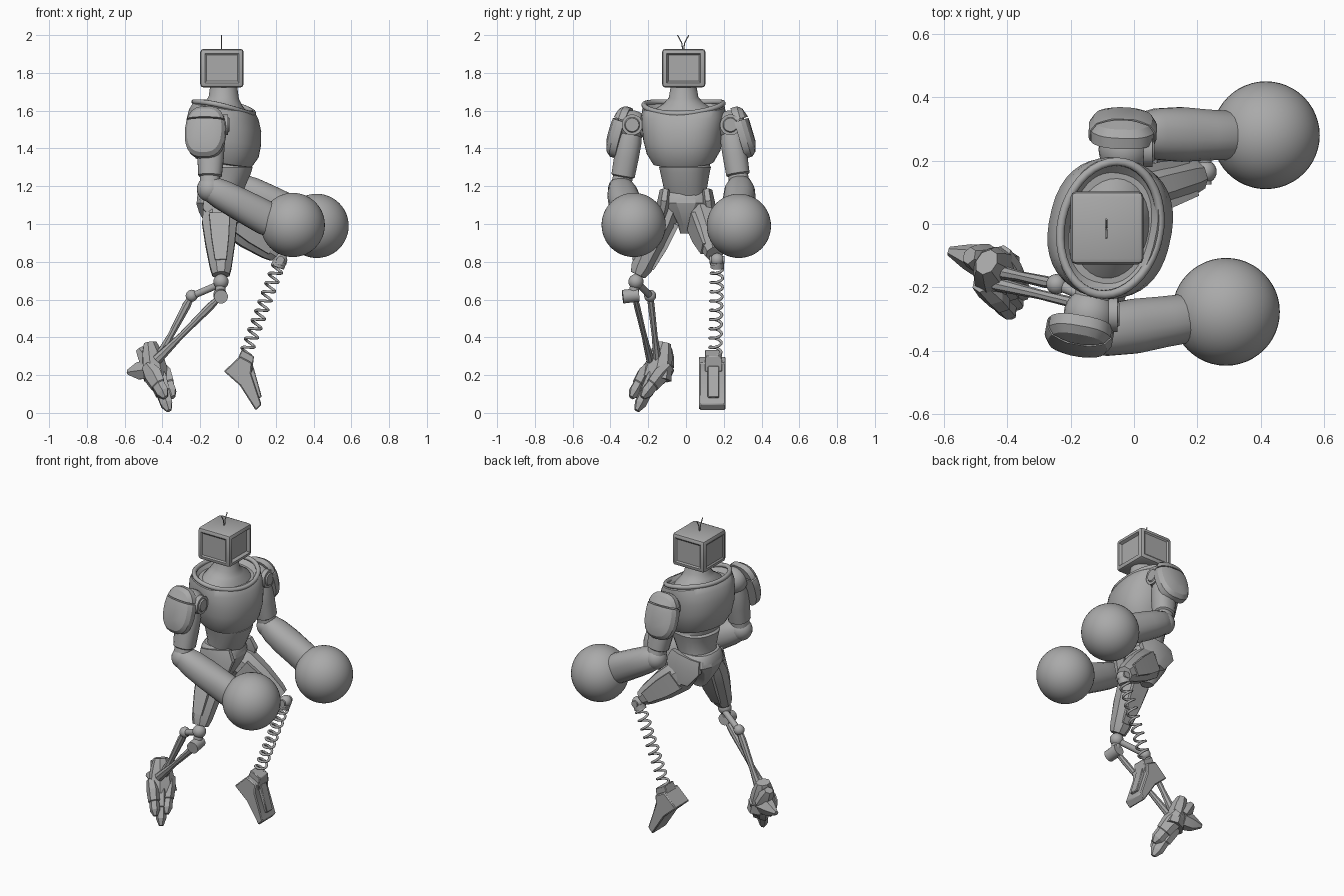
import bpy, bmesh, math
from mathutils import Vector, Matrix

if bpy.data.objects.get("Cube"):
    bpy.data.objects.remove(bpy.data.objects["Cube"])

grey = bpy.data.materials.new("plain grey")
grey.use_nodes = True
grey.diffuse_color = (0.4, 0.4, 0.4, 1)
grey.node_tree.nodes["Principled BSDF"].inputs["Base Color"].default_value = (0.4, 0.4, 0.4, 1)


def finish(name, bm, angle=35, bevel=0):
    bmesh.ops.recalc_face_normals(bm, faces=bm.faces)
    mesh = bpy.data.meshes.new(name)
    bm.to_mesh(mesh)
    bm.free()
    mesh.materials.append(grey)
    ob = bpy.data.objects.new(name, mesh)
    bpy.context.collection.objects.link(ob)
    if bevel:
        mod = ob.modifiers.new("soft edge", 'BEVEL')
        mod.width, mod.segments = bevel, 1
    bpy.ops.object.select_all(action='DESELECT')
    ob.select_set(True)
    bpy.context.view_layer.objects.active = ob
    bpy.ops.object.shade_smooth_by_angle(angle=math.radians(angle))
    return ob


def frame(a, b, ref=(1, 0, 0)):
    """Matrix at a, its z axis towards b and its x axis close to ref."""
    a, b, ref = Vector(a), Vector(b), Vector(ref)
    z = (b - a).normalized()
    x = (ref - z * ref.dot(z)).normalized()
    return Matrix.Translation(a) @ Matrix((x, z.cross(x), z)).transposed().to_4x4()


def loft(name, rings, m=Matrix(), n=32, power=1.0, angle=35, bevel=0, tilt=0.0):
    """Skin over rings of (height, half width x, half width y, centre x, centre y)."""
    bm = bmesh.new()
    loops = []
    for h, rx, ry, *c in rings:
        cx, cy = c if c else (0, 0)
        loop = []
        for i in range(n):
            t = 2 * math.pi * (i + 0.5) / n
            u, v = math.cos(t), math.sin(t)
            k = 1 / math.cos(math.pi / n)
            x = math.copysign(abs(u) ** power, u) * rx * k
            y = math.copysign(abs(v) ** power, v) * ry * k
            loop.append(bm.verts.new(m @ Vector((x + cx, y + cy, h + tilt * x))))
        loops.append(loop)
    for p, q in zip(loops, loops[1:]):
        for i in range(n):
            j = (i + 1) % n
            bm.faces.new((p[i], p[j], q[j], q[i]))
    bm.faces.new(loops[0])
    bm.faces.new(loops[-1])
    return finish(name, bm, angle, bevel)


def limb(name, a, b, profile, ref=(1, 0, 0), **kw):
    """Loft between two points; profile holds (fraction, half width x, half width y)."""
    length = (Vector(b) - Vector(a)).length
    return loft(name, [(p[0] * length, *p[1:]) for p in profile], frame(a, b, ref), **kw)


def rod(name, a, b, r, n=16):
    return limb(name, a, b, [(0, r, r), (1, r, r)], n=n)


def ball(name, c, r, seg=24):
    bm = bmesh.new()
    bmesh.ops.create_uvsphere(bm, u_segments=seg, v_segments=seg // 2, radius=r,
                              matrix=Matrix.Translation(c))
    return finish(name, bm)


def tube(name, points, r, cyclic=False):
    cu = bpy.data.curves.new(name, 'CURVE')
    cu.dimensions, cu.bevel_depth, cu.bevel_resolution = '3D', r, 2
    cu.use_fill_caps = True
    sp = cu.splines.new('POLY')
    sp.points.add(len(points) - 1)
    for p, q in zip(sp.points, points):
        p.co = (*q, 1)
        p.radius = 1
    sp.use_cyclic_u, sp.use_smooth = cyclic, True
    cu.materials.append(grey)
    ob = bpy.data.objects.new(name, cu)
    bpy.context.collection.objects.link(ob)
    return ob


def plate(name, outline, y0, y1, bevel=0):
    """Extrude an (x, z) outline between two depths."""
    bm = bmesh.new()
    face = bm.faces.new([bm.verts.new((x, y0, z)) for x, z in outline])
    geo = bmesh.ops.extrude_face_region(bm, geom=[face])["geom"]
    bmesh.ops.translate(bm, vec=(0, y1 - y0, 0), verts=[g for g in geo if isinstance(g, bmesh.types.BMVert)])
    return finish(name, bm, 25, bevel)


# Head: a boxy monitor with framed panels on its four sides
bm = bmesh.new()
bmesh.ops.create_cube(bm, size=1, matrix=Matrix.Translation((-0.085, -0.012, 1.825))
                      @ Matrix.Diagonal((0.23, 0.23, 0.205, 1)))
bmesh.ops.bevel(bm, geom=bm.edges[:], offset=0.018, segments=2, affect='EDGES', profile=0.5)
for f in [f for f in bm.faces if f.calc_area() > 0.02 and abs(f.normal.z) < 0.5]:
    depth = -0.018 if f.normal.x > 0.5 else -0.006
    bmesh.ops.inset_individual(bm, faces=[f], thickness=0.01)
    bmesh.ops.inset_individual(bm, faces=[f], thickness=0.012, depth=depth)
finish("head", bm, 25)
for s in (-1, 1):
    tube("antenna", [(-0.087, -0.015 + s * d, z) for d, z in ((0.002, 1.92), (0.008, 1.96), (0.03, 2.0))], 0.003)

# Torso, turned a little to its right
turn = Matrix.Translation((-0.075, -0.013, 0)) @ Matrix.Rotation(math.radians(-12), 4, 'Z')
loft("neck", [(1.56, .13, .19), (1.61, .115, .15), (1.64, .095, .105), (1.67, .08, .078), (1.74, .07, .066)], turn, tilt=-0.1)
loft("chest", [(1.32, .115, .135), (1.325, .145, .16), (1.38, .18, .192), (1.45, .193, .21), (1.52, .193, .218),
               (1.58, .178, .222), (1.615, .158, .218), (1.625, .145, .2), (1.60, .125, .175)], turn,
     n=40, power=0.85, tilt=-0.16)
rim = []
for i in range(40):
    t = math.tau * i / 40
    x, y = 0.155 * math.cos(t), 0.212 * math.sin(t)
    rim.append(turn @ Vector((x, y, 1.615 - 0.2 * x + 0.02 * math.sin(t) ** 2)))
tube("collar", rim, 0.014, True)
loft("waist", [(1.15, .1, .11, -.015, .01), (1.19, .105, .113, 0, .01), (1.27, .13, .128, .01, .01),
               (1.30, .138, .135, .01, .01), (1.31, .125, .13, .01, .01), (1.36, .125, .13, 0, .01)], turn, n=24, power=0.85)
loft("belt", [(1.13, .118, .14), (1.165, .112, .125), (1.18, .1, .112)], Matrix.Translation((-.1, 0, 0)), n=16, power=.8)
loft("pelvis", [(0.95, .035, .03), (1.0, .07, .045), (1.06, .105, .09), (1.11, .12, .145), (1.15, .11, .135)],
     Matrix.Translation((-.1, 0, 0)), n=12, power=.8, angle=20)
for s in (-1, 1):
    limb("hip_guard", (-.08, s * .11, 1.17), (-.05, s * .135, 1.0), [(0, .1, .03), (.4, .12, .035), (1, .06, .02)],
         n=8, angle=20)

# Arms: shoulder, upper arm, elbow, forearm and ball hand
arms = {
    "right": ((-.14, -.285, 1.52), (-.15, -.345, 1.19), (.15, -.30, 1.03), (.29, -.277, .995), -1),
    "left": ((-.03, .235, 1.52), (.015, .285, 1.2), (.28, .28, 1.06), (.416, .28, .99), 1)}
for side, (sh, el, wr, hand, s) in arms.items():
    sh, el, wr = Vector(sh), Vector(el), Vector(wr)
    inner = Vector((-.08, -.015, 1.52))
    ball(side + "_shoulder", sh, .082)
    rod(side + "_shoulder_axle", sh, sh.lerp(inner, .5), .06, 20)
    disc = sh + Vector((.06, 0, .005))
    limb(side + "_shoulder_disc", disc, disc + Vector((.035, 0, 0)),
         [(0, .055, .055), (.8, .055, .055), (.8, .04, .04), (1, .035, .035)], ref=(0, 1, 0), n=24)
    limb(side + "_upper_arm", sh, el, [(.05, .06, .055), (.25, .073, .065), (.5, .07, .065), (.8, .062, .062),
         (.82, .052, .052), (1, .055, .055)], n=16, power=.85)
    ball(side + "_elbow", el - Vector((.0, 0, .005)), .068)
    limb(side + "_forearm", el, wr, [(-.12, .045, .045), (0, .066, .064), (.2, .078, .08), (.5, .084, .086),
         (.8, .088, .08), (1, .09, .078), (1.1, .085, .075)], ref=(0, 0, 1), n=20, power=.9)
    limb(side + "_wrist", wr, hand, [(-.05, .08, .07), (.2, .085, .075), (.6, .12, .12)], ref=(0, 0, 1), n=20)
    ball(side + "_ball_hand", hand, .17, 48)
    # Curved shield over the shoulder, split by a seam near its top
    mid = sh + Vector((-.035 if s < 0 else -.005, s * .075, -.03))
    out = Vector((-.18 if s < 0 else .03, s, .3)).normalized()
    shield = frame(mid - out * .035, mid + out, (0, 0, 1))
    for part, lo, hi in (("lower", -.15, .062), ("upper", .07, .14)):
        bm = bmesh.new()
        loops = []
        for scale, h in ((1, 0), (1, .035), (.86, .058), (.5, .075)):
            outline = []
            for i in range(24):
                t = math.tau * (i + .5) / 24
                c, v = math.cos(t), math.sin(t)
                x = .14 * scale * math.copysign(abs(c) ** .85, c)
                y = .108 * scale * math.copysign(abs(v) ** .7, v)
                outline.append(bm.verts.new(shield @ Vector((x, y, h))))
            loops.append(outline)
        for p, q in zip(loops, loops[1:]):
            for i in range(24):
                bm.faces.new((p[i], p[i - 1], q[i - 1], q[i]))
        bm.faces.new(loops[0])
        bm.faces.new(loops[-1])
        up = shield.to_3x3() @ Vector((1, 0, 0))
        for cut, sign in ((lo, -1), (hi, 1)):
            r = bmesh.ops.bisect_plane(bm, geom=bm.verts[:] + bm.edges[:] + bm.faces[:], plane_no=up * sign,
                                       plane_co=shield @ Vector((cut, 0, 0)), clear_outer=True)
            edges = [e for e in r["geom_cut"] if isinstance(e, bmesh.types.BMEdge)]
            if edges:
                bmesh.ops.holes_fill(bm, edges=edges)
        finish(side + "_shield_" + part, bm, 30)

# Left leg: faceted thigh, spring shin and wedge foot
hip, knee = Vector((-.07, .075, 1.06)), Vector((.21, .155, .835))
limb("left_thigh", hip, knee, [(-.1, .06, .05), (.15, .095, .07), (.5, .085, .065), (.85, .06, .055), (.97, .045, .045)],
     ref=(0, 0, 1), n=8, angle=20)
limb("left_thigh_panel", hip, knee, [(.2, .06, .078), (.5, .055, .075), (.85, .035, .062)], ref=(0, 0, 1), n=4, angle=20)
ball("left_knee", (.225, .165, .81), .036)
rod("left_knee_axle", (.225, .125, .81), (.225, .205, .81), .02)
top, bottom = Vector((.22, .165, .8)), Vector((.04, .155, .31))
m, length = frame(top, bottom), (bottom - top).length
tube("spring", [m @ Vector((.031 * math.cos(i * math.tau / 16), .031 * math.sin(i * math.tau / 16), length * i / 160))
                for i in range(161)], .0075)
rod("spring_cap", top, top.lerp(bottom, .06), .036)
plate("left_ankle", [(.0, .29), (.02, .335), (.085, .3), (.075, .22), (.03, .2)], .1, .19, .004)
plate("left_foot", [(-.075, .22), (.01, .3), (.075, .265), (.07, .21), (.125, .045), (.095, .012), (.01, .145)],
      .07, .21, .006)
limb("left_foot_panel", (.066, .145, .245), (.115, .145, .08), [(0, .015, .03), (1, .012, .03)], n=4, bevel=.004)

# Right leg: faceted thigh, linkage shin and clawed foot
hip, knee = Vector((-.1, -.075, 1.1)), Vector((-.09, -.255, .73))
limb("right_thigh", hip, knee, [(0, .08, .05), (.25, .092, .07), (.55, .078, .068), (.9, .056, .056), (1, .045, .04)],
     n=8, angle=20)
limb("right_thigh_panel", hip, knee, [(.2, .055, .08), (.55, .045, .078), (.85, .03, .064)], n=4, angle=20)
ball("right_knee", (-.09, -.265, .695), .04)
rod("knee_cylinder", (-.09, -.335, .615), (-.095, -.25, .625), .036)
rod("knee_post", (-.09, -.265, .7), (-.095, -.28, .62), .026)
rod("knee_link", (-.1, -.25, .68), (-.24, -.19, .62), .018)
ball("link_ball", (-.245, -.19, .62), .032)
for name, a, b, r in (("rear_strut", (-.245, -.19, .62), (-.43, -.15, .27), .022),
                      ("front_strut", (-.1, -.27, .61), (-.43, -.19, .28), .02)):
    limb(name, a, b, [(0, r * .7, r * .7), (.15, r, r * .8), (.6, r * .75, r * .7), (1, r * 1.3, r)], n=8, angle=20)
side = Vector((.55, .83, 0)).normalized()
along = Vector((.5, -.62, -1)).normalized()
limb("ankle_block", (-.465, -.12, .37), (-.43, -.16, .18), [(0, .04, .03), (.3, .06, .05), (1, .085, .06)],
     ref=side, n=8, angle=15)
for i in (-1, 0, 1):
    base = Vector((-.45, -.14, .25)) + side * i * .058
    tip = Vector((-.365, -.26, .012 + .07 * abs(i))) + side * i * .035
    limb("toe", base, tip, [(0, .026, .03), (.3, .03, .05), (.6, .028, .042), (.62, .024, .036), (.85, .025, .034),
         (1, .012, .014)], ref=side, n=6, angle=15)
limb("heel_spur", (-.47, -.12, .23), (-.585, -.085, .215), [(0, .05, .05), (.5, .045, .035), (1, .012, .012)],
     ref=(0, 0, 1), n=6, angle=15)
limb("heel_fin", (-.46, -.12, .25), (-.52, -.1, .34), [(0, .05, .05), (.6, .04, .035), (1, .025, .02)], ref=side, n=6, angle=15)
